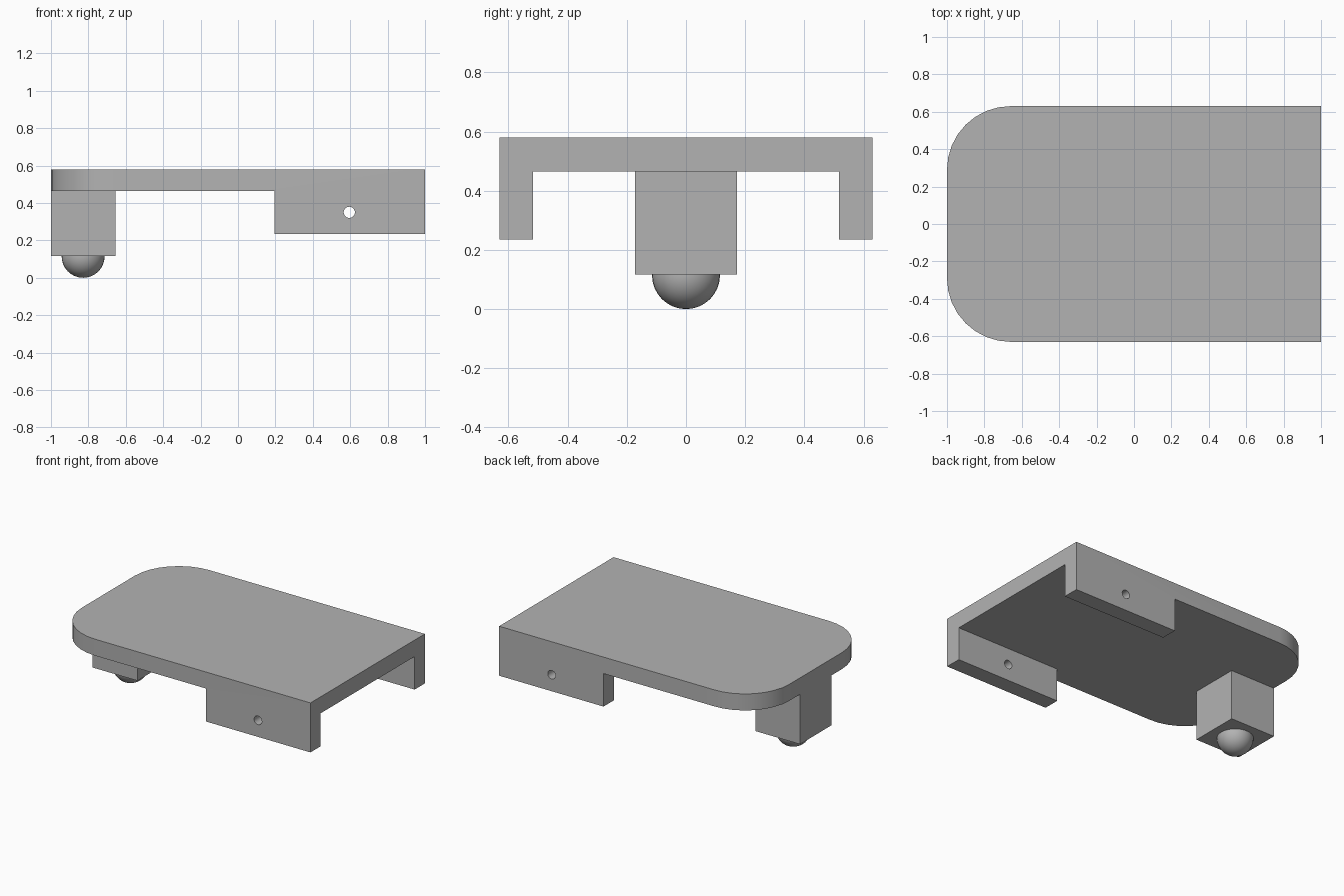
import bpy, bmesh
from math import sin, cos, pi, radians
from mathutils import Vector

cube = bpy.data.objects.get("Cube")
if cube:
    bpy.data.objects.remove(cube, do_unlink=True)

# Single grey material
grey = bpy.data.materials.new("plain_grey")
grey.use_nodes = True
colour = (0.45, 0.45, 0.45, 1)
grey.diffuse_color = colour
grey.node_tree.nodes["Principled BSDF"].inputs["Base Color"].default_value = colour

HALF_W, TOP, UNDER, LIP = 0.63, 0.58, 0.465, 0.235
RADIUS = 0.34


def add_object(name, bm):
    bmesh.ops.recalc_face_normals(bm, faces=bm.faces)
    mesh = bpy.data.meshes.new(name)
    bm.to_mesh(mesh)
    bm.free()
    mesh.materials.append(grey)
    obj = bpy.data.objects.new(name, mesh)
    bpy.context.collection.objects.link(obj)
    return obj


def box(name, low, high):
    bm = bmesh.new()
    bmesh.ops.create_cube(bm, size=1)
    low, high = Vector(low), Vector(high)
    for v in bm.verts:
        v.co = (low + high) / 2 + v.co * (high - low)
    return add_object(name, bm)


def cut(target, cutter):
    mod = target.modifiers.new("cut", "BOOLEAN")
    mod.operation = "DIFFERENCE"
    mod.solver = "EXACT"
    mod.object = cutter
    bpy.context.view_layer.objects.active = target
    bpy.ops.object.modifier_apply(modifier=mod.name)
    bpy.data.objects.remove(cutter, do_unlink=True)


def smooth(obj):
    bpy.ops.object.select_all(action="DESELECT")
    obj.select_set(True)
    bpy.context.view_layer.objects.active = obj
    bpy.ops.object.shade_smooth_by_angle(angle=radians(35))


# Deck: slab with two rounded corners, extruded to full lip depth
arc = [(RADIUS - 1 - RADIUS * sin(a), HALF_W - RADIUS + RADIUS * cos(a))
       for a in [i * pi / 16 for i in range(9)]]
outline = [(1, HALF_W)] + arc + [(x, -y) for x, y in reversed(arc)] + [(1, -HALF_W)]
bm = bmesh.new()
face = bm.faces.new([bm.verts.new((x, y, LIP)) for x, y in outline])
extruded = bmesh.ops.extrude_face_region(bm, geom=[face])["geom"]
bmesh.ops.translate(bm, vec=(0, 0, TOP - LIP),
                    verts=[g for g in extruded if isinstance(g, bmesh.types.BMVert)])
deck = add_object("deck_with_side_lips", bm)

# Hollow the underside, leaving the two side lips
cut(deck, box("front_clearance", (-2, -1, 0), (0.195, 1, UNDER)))
cut(deck, box("channel", (0, -0.517, 0), (2, 0.517, UNDER)))

# Pivot hole through both lips
bm = bmesh.new()
bmesh.ops.create_cone(bm, cap_ends=True, segments=24, radius1=0.03, radius2=0.03, depth=2)
for v in bm.verts:
    v.co = (0.595 + v.co.x, v.co.z, 0.35 + v.co.y)
cut(deck, add_object("pivot_hole", bm))
smooth(deck)

# Support block under the rounded end
box("support_block", (-1, -0.172, 0.117), (-0.655, 0.172, UNDER))

# Half ball foot
bm = bmesh.new()
bmesh.ops.create_uvsphere(bm, u_segments=32, v_segments=16, radius=0.115)
bmesh.ops.bisect_plane(bm, geom=bm.verts[:] + bm.edges[:] + bm.faces[:],
                       plane_co=(0, 0, 0.01), plane_no=(0, 0, 1), clear_outer=True)
bmesh.ops.translate(bm, vec=(-0.828, 0, 0.115), verts=bm.verts)
smooth(add_object("ball_foot", bm))
